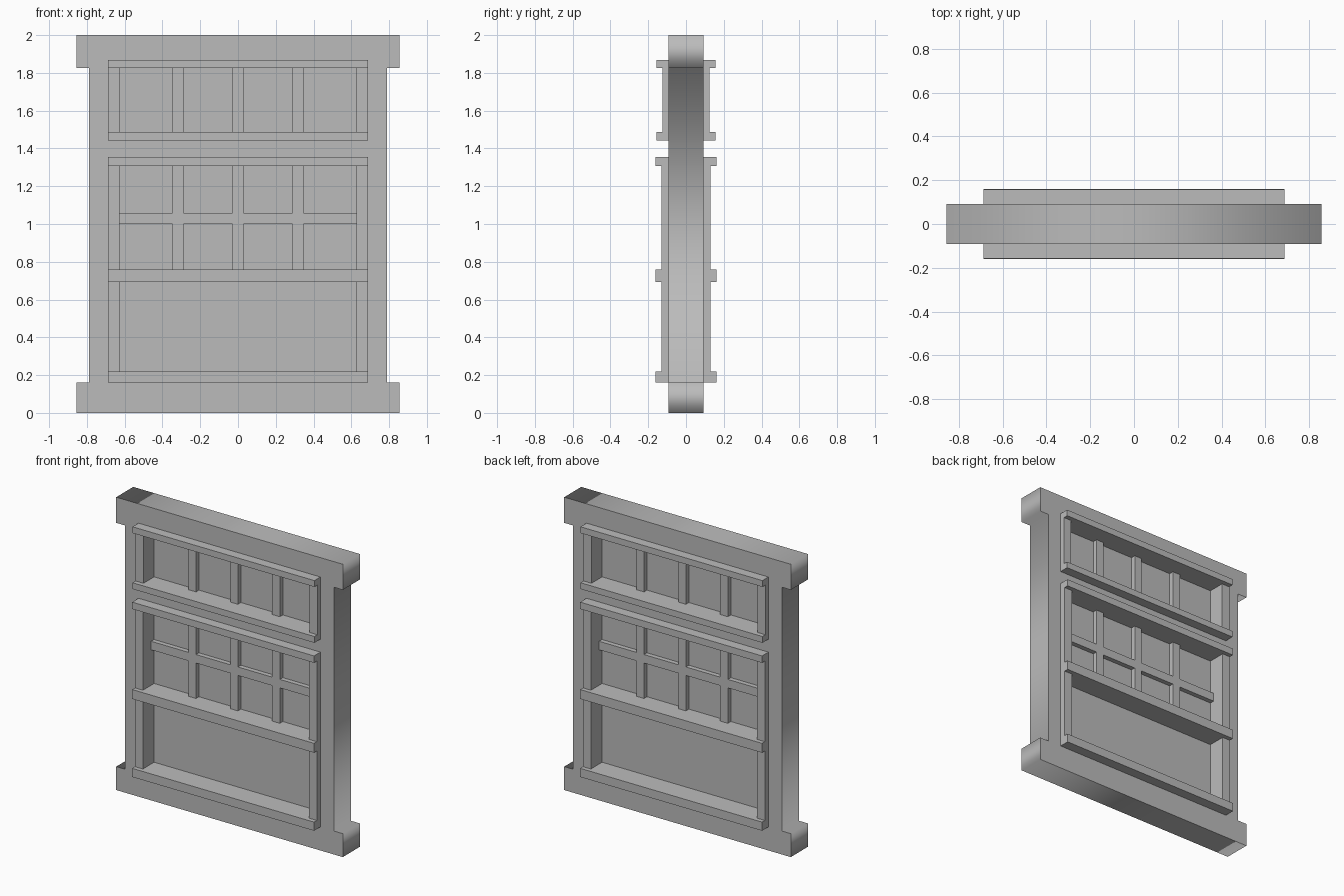
import bpy

if "Cube" in bpy.data.objects:
    bpy.data.objects.remove(bpy.data.objects["Cube"], do_unlink=True)

grey = bpy.data.materials.new("plain grey")
grey.use_nodes = True
colour = (0.5, 0.5, 0.5, 1)
grey.diffuse_color = colour
grey.node_tree.nodes["Principled BSDF"].inputs["Base Color"].default_value = colour


def slab(name, outlines, half_depth):
    """Extrude x-z outlines along y; outlines inside the first become holes."""
    curve = bpy.data.curves.new(name, "CURVE")
    curve.dimensions = "2D"
    curve.fill_mode = "BOTH"
    curve.extrude = half_depth
    for points in outlines:
        spline = curve.splines.new("POLY")
        spline.points.add(len(points) - 1)
        for point, (x, z) in zip(spline.points, points):
            point.co = (x, z, 0, 1)
        spline.use_cyclic_u = True
    source = bpy.data.objects.new(name, curve)
    bpy.context.collection.objects.link(source)
    source.rotation_euler.x = 1.5707963
    bpy.context.view_layer.update()
    mesh = bpy.data.meshes.new_from_object(
        source.evaluated_get(bpy.context.evaluated_depsgraph_get()))
    mesh.transform(source.matrix_world)
    bpy.data.objects.remove(source)
    obj = bpy.data.objects.new(name, mesh)
    bpy.context.collection.objects.link(obj)
    mesh.materials.clear()
    mesh.materials.append(grey)
    return obj


def rect(x0, x1, z0, z1):
    return [(x0, z0), (x1, z0), (x1, z1), (x0, z1)]


def box(name, x0, x1, z0, z1, half_depth):
    bpy.ops.mesh.primitive_cube_add(
        size=1, location=((x0 + x1) / 2, 0, (z0 + z1) / 2))
    obj = bpy.context.object
    obj.name = name
    obj.scale = (x1 - x0, half_depth * 2, z1 - z0)
    bpy.ops.object.transform_apply(location=False, rotation=False)
    obj.data.materials.append(grey)
    return obj


OUT, IN = 0.687, 0.627        # outer and inner half widths of the sashes
MID = (OUT + IN) / 2
WALL, CAP = 0.788, 0.856      # half widths of the jambs and the end beams
PANE, BAR = 0.01, 0.042       # half depths of the glass and glazing bars

# Surround: jambs with wider sill and lintel, cut by two openings
right_side = [(CAP, 0), (CAP, 0.16), (WALL, 0.16),
              (WALL, 1.825), (CAP, 1.825), (CAP, 2)]
left_side = [(-x, z) for x, z in reversed(right_side)]
slab("surround", [right_side + left_side,
                  rect(-MID, MID, 1.465, 1.845),
                  rect(-MID, MID, 0.19, 1.33)], 0.092)


# Sash: projecting rails with shallower stiles on both sides
def sash(name, rails, rail_depth, stile_depth):
    for i, (z0, z1) in enumerate(rails):
        box(f"{name}_rail_{i + 1}", -OUT, OUT, z0, z1, rail_depth)
    for (_, z0), (z1, _) in zip(rails, rails[1:]):
        box(f"{name}_left_stile", IN, OUT, z0, z1, stile_depth)
        box(f"{name}_right_stile", -OUT, -IN, z0, z1, stile_depth)
        box(f"{name}_pane", -IN, IN, z0, z1, PANE)


def upright_bars(name, z0, z1):
    for x in (-0.317, 0, 0.317):
        box(name, x - 0.029, x + 0.029, z0, z1, BAR)


sash("transom", [(1.443, 1.486), (1.825, 1.868)], 0.157, 0.125)
upright_bars("transom_bar", 1.486, 1.825)

sash("window", [(0.161, 0.22), (0.694, 0.758), (1.308, 1.355)], 0.161, 0.131)
box("window_cross_bar", -IN, IN, 1.0, 1.058, BAR)
upright_bars("window_lower_bar", 0.758, 1.0)
upright_bars("window_upper_bar", 1.058, 1.308)
